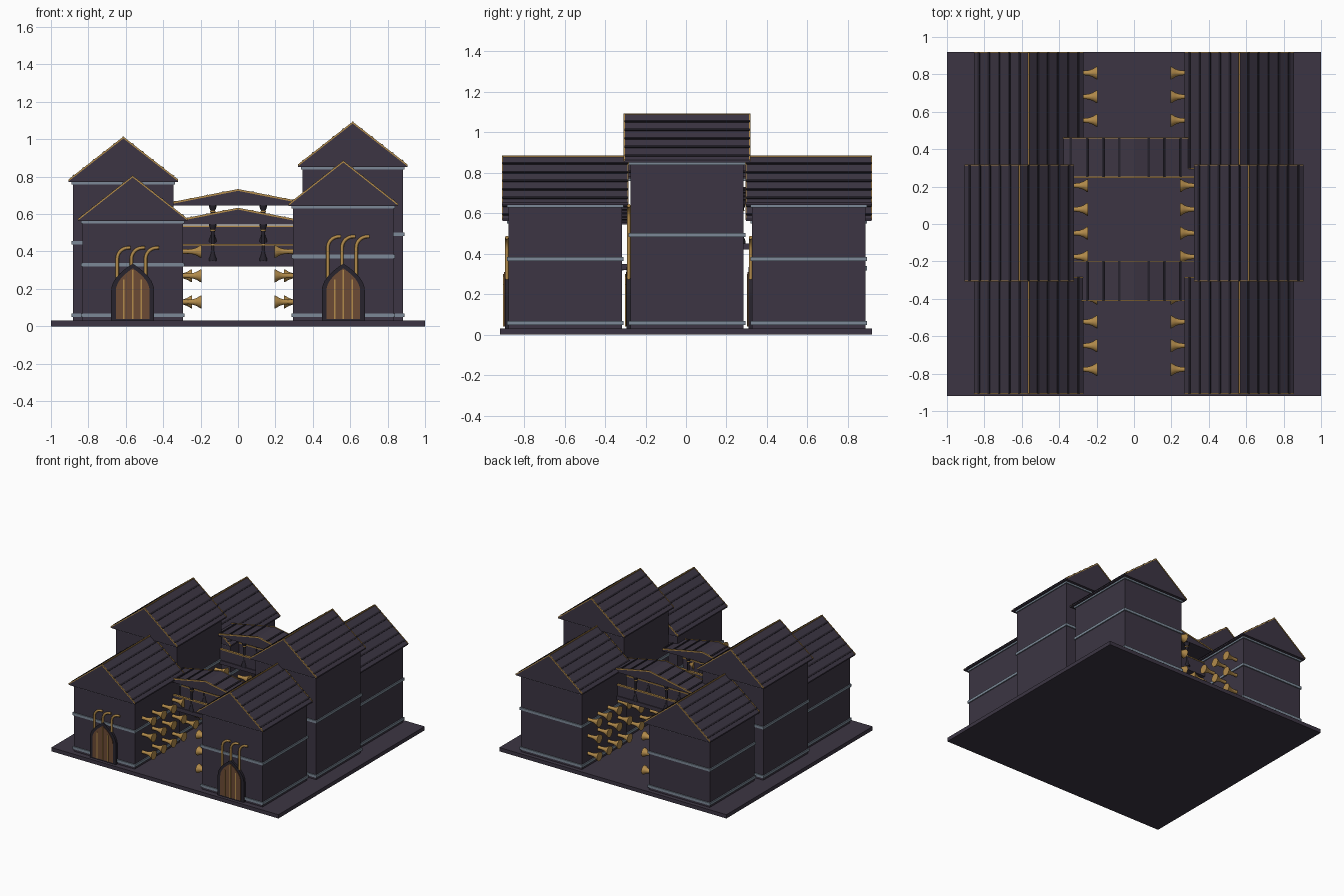
import bpy
import math

if "Cube" in bpy.data.objects:
    bpy.data.objects.remove(bpy.data.objects["Cube"], do_unlink=True)


def material(name, r, g, b):
    m = bpy.data.materials.new(name)
    m.use_nodes = True
    m.diffuse_color = (r, g, b, 1)
    m.node_tree.nodes["Principled BSDF"].inputs["Base Color"].default_value = (r, g, b, 1)
    return m


STONE = material("dark purple stone", 0.045, 0.036, 0.056)
SHADE = material("deep charcoal", 0.02, 0.017, 0.026)
GOLD = material("gold", 0.45, 0.26, 0.07)
WOOD = material("brown wood", 0.15, 0.07, 0.035)
TRIM = material("blue grey trim", 0.2, 0.25, 0.31)


def make_mesh(name, verts, faces, mat):
    me = bpy.data.meshes.new(name)
    me.from_pydata(verts, [], faces)
    me.materials.append(mat)
    return me


def place(name, me, loc=(0, 0, 0), rot=(0, 0, 0)):
    ob = bpy.data.objects.new(name, me)
    ob.location, ob.rotation_euler = loc, rot
    bpy.context.collection.objects.link(ob)
    return ob


def prism(name, pts, y0, y1, mat):
    """Extrude a counter-clockwise x-z outline from y0 to y1."""
    n = len(pts)
    verts = [(x, y, z) for y in (y0, y1) for x, z in pts]
    faces = [tuple(range(n)), tuple(reversed(range(n, 2 * n)))]
    faces += [(i, i + n, (i + 1) % n + n, (i + 1) % n) for i in range(n)]
    return place(name, make_mesh(name, verts, faces, mat))


def box(name, x0, x1, y0, y1, z0, z1, mat):
    return prism(name, [(x0, z0), (x1, z0), (x1, z1), (x0, z1)], y0, y1, mat)


def lathe(name, profile, mat, n=16):
    """Turn (radius, height) points around z, with closed ends."""
    verts = [(r * math.cos(2 * math.pi * k / n), r * math.sin(2 * math.pi * k / n), z)
             for r, z in profile for k in range(n)]
    faces = [(j * n + k, j * n + (k + 1) % n, (j + 1) * n + (k + 1) % n, (j + 1) * n + k)
             for j in range(len(profile) - 1) for k in range(n)]
    faces += [tuple(reversed(range(n))), tuple(range(len(verts) - n, len(verts)))]
    me = make_mesh(name, verts, faces, mat)
    for p in me.polygons:
        p.use_smooth = len(p.vertices) == 4
    return me


def tube(name, points, radius, mat):
    cu = bpy.data.curves.new(name, "CURVE")
    cu.dimensions = "3D"
    cu.bevel_depth, cu.bevel_resolution, cu.use_fill_caps = radius, 2, True
    sp = cu.splines.new("POLY")
    sp.points.add(len(points) - 1)
    for p, co in zip(sp.points, points):
        p.co = (*co, 1)
    tmp = bpy.data.objects.new(name, cu)
    me = bpy.data.meshes.new_from_object(tmp)
    bpy.data.objects.remove(tmp)
    me.materials.clear()
    me.materials.append(mat)
    for p in me.polygons:
        p.use_smooth = True
    return place(name, me)


def gable_roof(name, cx, half, eave, ridge, y0, y1, slats):
    """Solid gable with dark slats, gold ridge and gold gable edges."""
    rise = ridge - eave
    run = math.hypot(half, rise)
    prism(name, [(cx - half, eave - 0.01), (cx + half, eave - 0.01),
                 (cx + half, eave), (cx, ridge), (cx - half, eave)], y0, y1, STONE)
    for s in (-1, 1):
        for k in range(slats):
            t = (k + 0.9) / (slats + 0.4)
            dt = 0.006 / run

            def on(u, up):
                return (cx + s * (half * u + up * rise / run), ridge - rise * u + up * half / run)
            pts = [on(t + dt, -0.003), on(t + dt, 0.006), on(t - dt, 0.006), on(t - dt, -0.003)]
            prism(name + "_slat", pts if s > 0 else pts[::-1], y0, y1, SHADE)
    for a, b in ((y0 - 0.003, y0 + 0.003), (y1 - 0.003, y1 + 0.003)):
        prism(name + "_gold_edge",
              [(cx - half, eave - 0.006), (cx, ridge - 0.006), (cx + half, eave - 0.006),
               (cx + half, eave + 0.004), (cx, ridge + 0.004), (cx - half, eave + 0.004)],
              a, b, GOLD)


def arch(cx, w, base, spring, top):
    side = [(w * (1 - (k / 8) ** 2), spring + (top - spring) * k / 8) for k in range(9)]
    return ([(cx - w, base), (cx + w, base)] + [(cx + x, z) for x, z in side]
            + [(cx - x, z) for x, z in side[-2::-1]])


def door(cx, y, wall_top):
    """Pointed door with gold strips and three curved gold canes."""
    prism("door_frame", arch(cx, 0.115, 0.03, 0.19, 0.335), y - 0.018, y, SHADE)
    prism("door_panel", arch(cx, 0.09, 0.04, 0.19, 0.31), y - 0.022, y - 0.015, WOOD)
    for dx, top in ((-0.047, 0.25), (0, 0.3), (0.047, 0.25)):
        box("door_strip", cx + dx - 0.004, cx + dx + 0.004, y - 0.026, y - 0.02, 0.04, top, GOLD)
    top = wall_top * 0.75
    for dx in (-0.083, -0.007, 0.069):
        x, r = cx + dx, 0.06
        path = [(x, y - 0.008, 0.2)]
        path += [(x + r - r * math.cos(a), y - 0.008, top - r + r * math.sin(a))
                 for a in [math.pi / 2 * k / 8 for k in range(9)]]
        path.append((x + r + 0.012, y - 0.008, top))
        tube("door_cane", path, 0.009, GOLD)


HORN = lathe("horn", [(0.013, -0.005), (0.012, 0.03), (0.015, 0.055), (0.022, 0.075),
                      (0.033, 0.092), (0.035, 0.1)], GOLD)


def house(side, cx, cy, wall_top, ridge):
    cx *= side
    hx, hy = 0.268, 0.28
    box("house_walls", cx - hx, cx + hx, cy - hy, cy + hy, 0.03, wall_top, STONE)
    # Trim bands around the walls
    for z in (0.06, 0.03 + 0.565 * (wall_top - 0.03), wall_top):
        box("wall_trim", cx - hx - 0.008, cx + hx + 0.008, cy - hy - 0.008, cy + hy + 0.008,
            z - 0.011, z + 0.009, TRIM)
    gable_roof("house_roof", cx, 0.292, wall_top + 0.012, ridge, cy - 0.31, cy + 0.31, 5)
    box("house_ridge", cx - 0.004, cx + 0.004, cy - 0.31, cy + 0.31, ridge - 0.004, ridge + 0.004, GOLD)
    door(cx, cy - hy, wall_top)
    # Horns on the wall facing the street
    wall = cx - side * hx
    for row in (0.13, 0.27, 0.40):
        for k in range(4):
            place("wall_horn", HORN, (wall, cy + 0.01 + (k - 1.5) * 0.127, row),
                  (0, -side * math.pi / 2, 0))


# Ground slab
box("ground_slab", -1, 1, -0.92, 0.92, 0, 0.03, STONE)

# Two rows of houses
for side, drop in ((-1, 0.08), (1, 0)):
    house(side, 0.563, -0.597, 0.64 - drop, 0.882 - drop)
    house(side, 0.613, 0.005, 0.85 - drop, 1.09 - drop)
    house(side, 0.563, 0.607, 0.64 - drop, 0.882 - drop)

# Covered bridges
COLUMN = lathe("column", [(0.022, 0), (0.022, 0.012), (0.013, 0.035), (0.009, 0.06), (0.009, 0.14),
                          (0.012, 0.17), (0.02, 0.19), (0.022, 0.205)], SHADE, 12)
RING = lathe("column_ring", [(0.013, 0), (0.016, 0.004), (0.013, 0.008)], GOLD, 12)
for cy, z in ((-0.305, 0.32), (0.355, 0.42)):
    box("bridge_deck", -0.36, 0.36, cy - 0.095, cy + 0.095, z, z + 0.03, STONE)
    gable_roof("bridge_roof", 0, 0.38, z + 0.235, z + 0.31, cy - 0.105, cy + 0.105, 4)
    for s in (-1, 1):
        y = cy + s * 0.082
        box("bridge_railing", -0.36, 0.36, y - 0.006, y + 0.006, z + 0.03, z + 0.112, STONE)
        box("railing_cap", -0.36, 0.36, y - 0.009, y + 0.009, z + 0.112, z + 0.12, GOLD)
        for x in (-0.135, 0.135):
            place("bridge_column", COLUMN, (x, y, z + 0.028))
            place("column_ring", RING, (x, y, z + 0.19))
